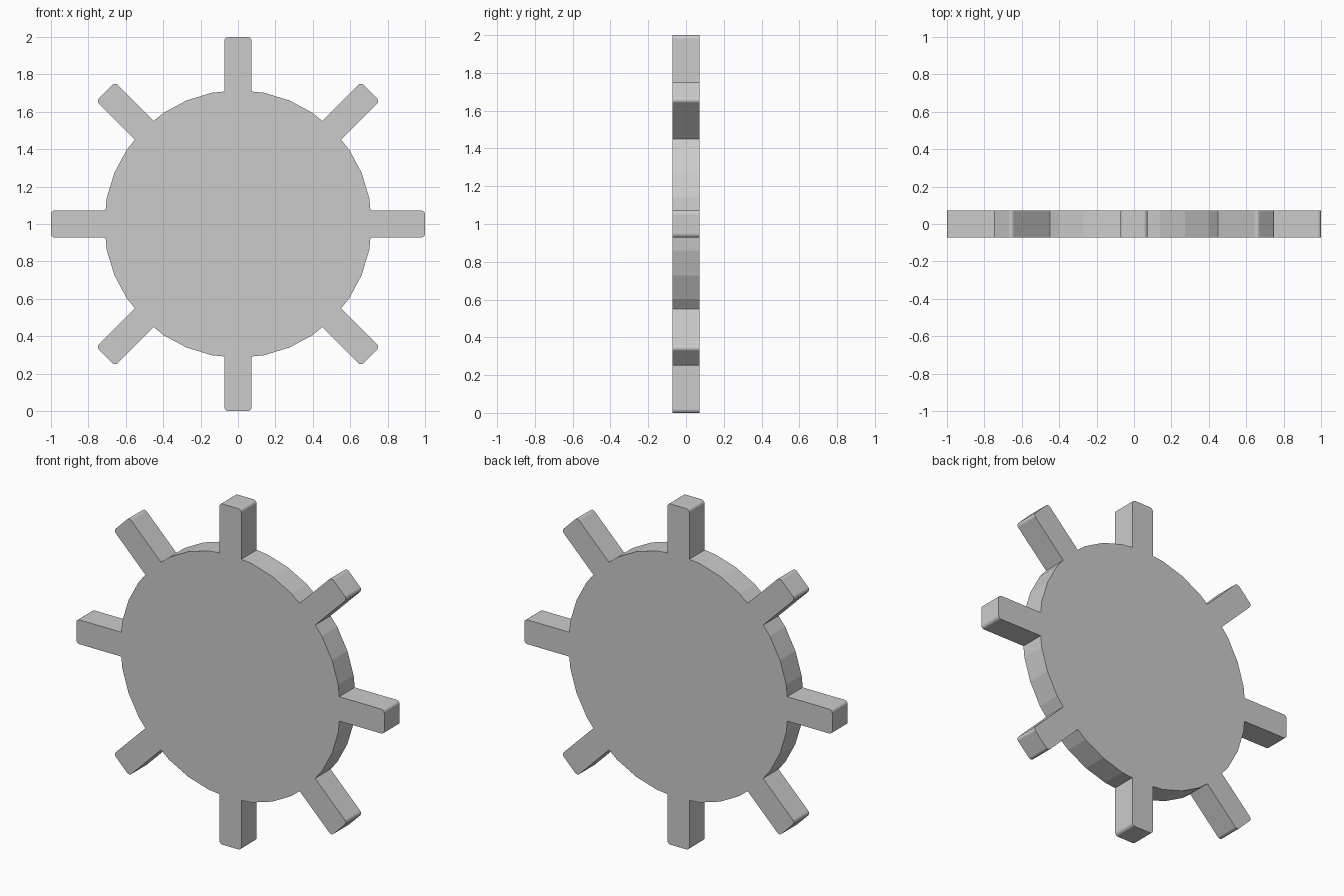
import bpy, bmesh
from math import sin, cos, pi

if "Cube" in bpy.data.objects:
    bpy.data.objects.remove(bpy.data.objects["Cube"])

R = 0.715      # disc radius (32-sided)
HW = 0.0715    # half width of spokes and half thickness of the wheel
TIP = 1.0      # spoke tip distance from the hub
BEV = 0.02     # tip corner rounding
SEG = 6
STEP = pi / 16


def sector():
    """One eighth of the outline: a round-cornered spoke plus the rim after it."""
    root = R * (1 - (1 - cos(STEP)) * HW / (R * sin(STEP)))
    upper = [(TIP - BEV + BEV * cos(a), HW - BEV + BEV * sin(a))
             for a in (i * pi / 2 / SEG for i in range(SEG + 1))]
    upper.append((root, HW))
    lower = [(x, -y) for x, y in reversed(upper)]
    rim = [(R * cos(k * STEP), R * sin(k * STEP)) for k in (1, 2, 3)]
    return lower + upper + rim


# Spoked wheel: outline repeated eight times, extruded through its thickness
bm = bmesh.new()
verts = []
for i in range(8):
    c, s = cos(i * pi / 4), sin(i * pi / 4)
    for x, y in sector():
        verts.append(bm.verts.new((x * c - y * s, -HW, 1 + x * s + y * c)))
face = bm.faces.new(verts)
ext = bmesh.ops.extrude_face_region(bm, geom=[face], use_keep_orig=True)
moved = [g for g in ext["geom"] if isinstance(g, bmesh.types.BMVert)]
bmesh.ops.translate(bm, verts=moved, vec=(0, 2 * HW, 0))
bmesh.ops.recalc_face_normals(bm, faces=bm.faces)

mesh = bpy.data.meshes.new("spoked_wheel")
bm.to_mesh(mesh)
bm.free()
wheel = bpy.data.objects.new("spoked_wheel", mesh)
bpy.context.collection.objects.link(wheel)
